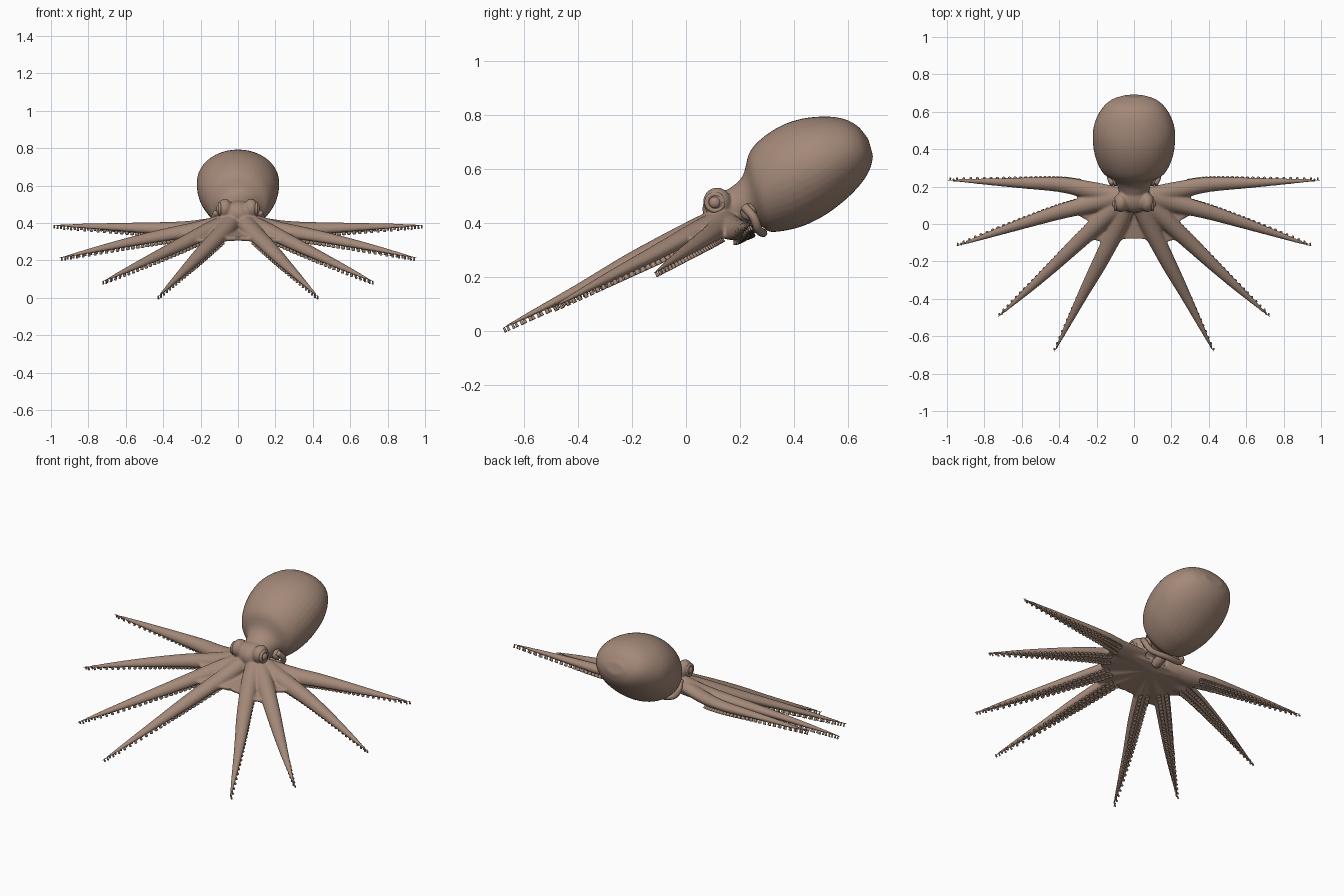
import bpy, bmesh, math
from mathutils import Vector, Matrix

cube = bpy.data.objects.get("Cube")
if cube:
    bpy.data.objects.remove(cube)

skin = bpy.data.materials.new("brown_skin")
skin.use_nodes = True
COLOR = (0.37, 0.25, 0.19, 1)
skin.diffuse_color = COLOR
skin.node_tree.nodes["Principled BSDF"].inputs["Base Color"].default_value = COLOR

DOWN = Vector((0, 0.42, -0.91)).normalized()   # underside direction of the arm fan


def finish(bm, name):
    bmesh.ops.recalc_face_normals(bm, faces=bm.faces)
    mesh = bpy.data.meshes.new(name)
    bm.to_mesh(mesh)
    bm.free()
    mesh.materials.append(skin)
    for p in mesh.polygons:
        p.use_smooth = True
    obj = bpy.data.objects.new(name, mesh)
    bpy.context.collection.objects.link(obj)
    return obj


def spline(points, steps):
    """Smooth path through control points."""
    pts = [Vector(p) for p in points]
    pts = [2 * pts[0] - pts[1]] + pts + [2 * pts[-1] - pts[-2]]
    out = []
    for i in range(1, len(pts) - 2):
        a, b, c, d = pts[i - 1:i + 3]
        for k in range(steps):
            t = k / steps
            out.append(0.5 * (2 * b + (c - a) * t + (2 * a - 5 * b + 4 * c - d) * t * t
                              + (3 * b - a - 3 * c + d) * t ** 3))
    return out + [pts[-2]]


def loft(bm, rings):
    """Skin a list of closed rings and cap both ends."""
    loops = [[bm.verts.new(p) for p in r] for r in rings]
    n = len(loops[0])
    for a, b in zip(loops, loops[1:]):
        for i in range(n):
            j = (i + 1) % n
            bm.faces.new((a[i], a[j], b[j], b[i]))
    bm.faces.new(loops[0])
    bm.faces.new(loops[-1])


def ring(center, u, v, n=24):
    return [center + u * math.cos(2 * math.pi * i / n) + v * math.sin(2 * math.pi * i / n)
            for i in range(n)]


def ball(bm, center, scale):
    m = Matrix.Translation(center) @ Matrix.Diagonal((*scale, 1))
    bmesh.ops.create_uvsphere(bm, u_segments=24, v_segments=16, radius=1, matrix=m)


def tube(bm, points, radius):
    path = spline(points, 6)
    rings = []
    for i, p in enumerate(path):
        d = (path[min(i + 1, len(path) - 1)] - path[max(i - 1, 0)]).normalized()
        u = d.orthogonal().normalized() if i == 0 else (u - d * u.dot(d)).normalized()
        rings.append(ring(p, u * radius, d.cross(u) * radius, 12))
    loft(bm, rings)


# Arm centre lines on the +x side, root to tip
ARMS = [
    [(.04, .10, .40), (.08, 0, .352), (.18, -.2, .252), (.285, -.4, .147), (.43, -.69, .003)],
    [(.06, .12, .40), (.15, .04, .36), (.3, -.1, .285), (.5, -.29, .19), (.73, -.5, .083)],
    [(.08, .14, .40), (.22, .11, .362), (.4, .065, .33), (.65, -.015, .28), (.957, -.12, .212)],
    [(.08, .15, .39), (.25, .185, .368), (.4, .212, .367), (.65, .222, .376), (1, .235, .388)],
]


def arm_frames(points):
    path = spline(points, 10)
    for i, p in enumerate(path):
        d = (path[min(i + 1, len(path) - 1)] - path[max(i - 1, 0)]).normalized()
        side = d.cross(DOWN).normalized()
        t = i / (len(path) - 1)
        yield p, side, side.cross(d).normalized(), .047 * (1 - t ** 2.4) + .004


body = bmesh.new()

# Mantle: (top y, top z, bottom y, bottom z, half width)
SECTIONS = [(.12, .50, .17, .385, .07), (.205, .565, .27, .39, .105), (.235, .66, .315, .365, .165),
            (.29, .72, .42, .383, .205), (.37, .767, .51, .425, .22), (.46, .79, .585, .48, .215),
            (.56, .79, .645, .54, .18), (.63, .762, .68, .595, .13), (.675, .71, .693, .645, .06)]
keys = [[Vector((0, s[0], s[1])), Vector((0, s[2], s[3])), Vector((s[4], 0, 0))] for s in SECTIONS]
tops, bottoms, widths = (spline(k, 4) for k in zip(*keys))
loft(body, [ring((a + b) / 2, w, (a - b) / 2, 40) for a, b, w in zip(tops, bottoms, widths)])

# Head with raised eye mounds
ball(body, (0, .145, .45), (.085, .085, .07))
for sx in (-1, 1):
    ball(body, (sx * .07, .115, .478), (.04, .052, .052))

# Arms
for points in ARMS:
    for sx in (-1, 1):
        rings = []
        for p, side, up, r in arm_frames(points):
            if up.dot(DOWN) > 0:
                up = -up
            section = [p + side * r * math.cos(a) + up * r * math.sin(a) * (.9 if math.sin(a) > 0 else .55)
                       for a in (2 * math.pi * k / 20 for k in range(20))]
            rings.append([Vector((sx * q.x, q.y, q.z)) for q in section])
        loft(body, rings)

# Scalloped web between the arms
EDGE = [(0, -.075, .315), (.07, -.085, .31), (.135, -.14, .285), (.17, -.095, .305), (.255, -.07, .30),
        (.225, 0, .33), (.33, .075, .34), (.30, .15, .355), (.37, .205, .362), (.15, .19, .37), (0, .19, .375)]
half = spline(EDGE, 4)
outline = half + [Vector((-p.x, p.y, p.z)) for p in reversed(half[1:-1])]
hub = Vector((0, .13, .36))
layers = []
for off in (-.011, .011):
    rim = [body.verts.new(p + DOWN * off) for p in outline]
    mid = body.verts.new(hub + DOWN * off * 2)
    for i in range(len(rim)):
        body.faces.new((rim[i - 1], rim[i], mid))
    layers.append(rim)
for i in range(len(outline)):
    body.faces.new((layers[0][i - 1], layers[0][i], layers[1][i], layers[1][i - 1]))

body_obj = finish(body, "body_and_arms")
fuse = body_obj.modifiers.new("fuse", 'REMESH')
fuse.mode = 'VOXEL'
fuse.voxel_size = .0065
fuse.use_smooth_shade = True
relax = body_obj.modifiers.new("relax", 'SMOOTH')
relax.factor = .5
relax.iterations = 7

# Suckers: two rows of little cups under each arm
for number, points in enumerate(ARMS):
    for sx, label in ((1, "left"), (-1, "right")):
        bm = bmesh.new()
        frames = list(arm_frames(points))
        for i in range(13, len(frames) - 1):
            p, side, up, r = frames[i]
            if up.dot(DOWN) > 0:
                up = -up
            step = frames[i + 1][0] - p
            for row, shift in ((-1, 0), (1, .5)):
                c = p + step * shift + side * row * r * .45 - up * (r * .5 + .003)
                c.x *= sx
                axis = Vector((-up.x * sx, -up.y, -up.z))
                size = .004 + r * .22
                u = axis.orthogonal().normalized()
                v = axis.cross(u)
                cup = [(-.006, .7), (.004, .8), (.009, 1), (.012, .85), (.007, .4)]
                loft(bm, [ring(c + axis * h, u * size * k, v * size * k, 10) for h, k in cup])
        finish(bm, f"suckers_{label}_{number + 1}")

# Eyes: ball with a lid ring
for sx, label in ((1, "left"), (-1, "right")):
    bm = bmesh.new()
    c = Vector((sx * .1, .107, .475))
    ball(bm, c, (.017, .022, .022))
    turn = [c + Vector((-sx * .002, .03 * math.cos(a), .03 * math.sin(a)))
            for a in (2 * math.pi * k / 12 for k in range(13))]
    tube(bm, turn, .009)
    finish(bm, f"eye_{label}")

# Mantle rim: collar under the neck with rolled side openings
bm = bmesh.new()
tube(bm, [(.115, .215, .46), (.128, .25, .42), (.10, .268, .375), (0, .285, .362),
          (-.10, .268, .375), (-.128, .25, .42), (-.115, .215, .46)], .016)
for sx in (-1, 1):
    ball(bm, (sx * .098, .232, .44), (.025, .03, .032))
finish(bm, "mantle_rim")

# Siphon below the head
bm = bmesh.new()
tube(bm, [(0, .27, .40), (0, .22, .375), (0, .18, .365)], .028)
finish(bm, "siphon")
